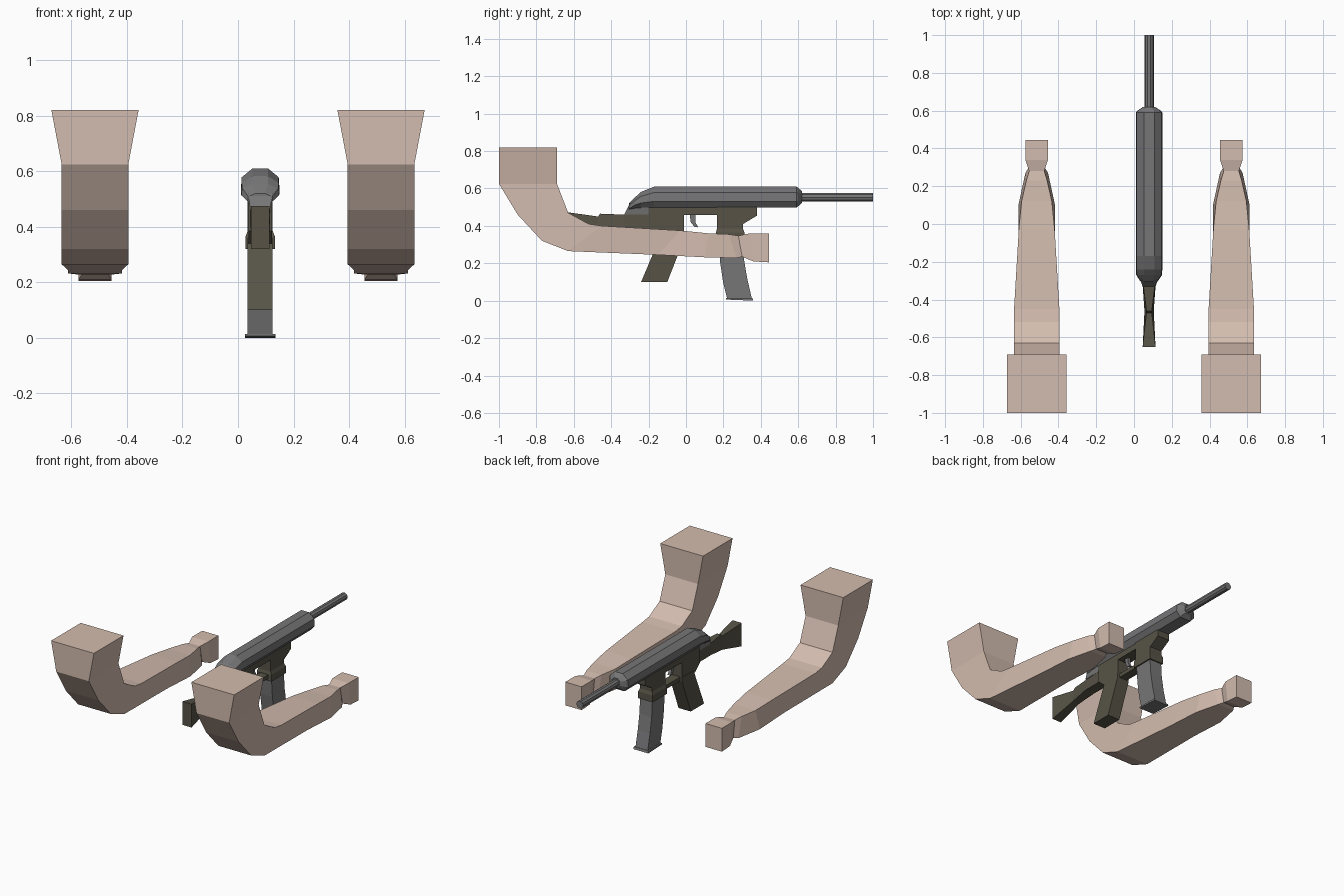
import bpy
import bmesh
import math

cube = bpy.data.objects.get("Cube")
if cube:
    bpy.data.objects.remove(cube, do_unlink=True)

GUN_X = 0.08    # the rifle's centre line
ARM_X = 0.515   # each arm's distance from the middle


def material(name, rgb):
    m = bpy.data.materials.new(name)
    m.use_nodes = True
    m.diffuse_color = (*rgb, 1)
    bsdf = next(n for n in m.node_tree.nodes if n.type == 'BSDF_PRINCIPLED')
    bsdf.inputs["Base Color"].default_value = (*rgb, 1)
    return m


skin = material("skin", (0.65, 0.50, 0.425))
steel = material("steel grey", (0.18, 0.18, 0.185))
olive = material("dark olive", (0.095, 0.086, 0.062))


def loft(name, rings, mat, x=0.0):
    """Join matching rings of points with faces and cap both ends."""
    bm = bmesh.new()
    loops = [[bm.verts.new(p) for p in ring] for ring in rings]
    n = len(loops[0])
    for a, b in zip(loops, loops[1:]):
        for i in range(n):
            j = (i + 1) % n
            bm.faces.new((a[i], a[j], b[j], b[i]))
    bm.faces.new(loops[0])
    bm.faces.new(loops[-1])
    bmesh.ops.recalc_face_normals(bm, faces=bm.faces)
    mesh = bpy.data.meshes.new(name)
    bm.to_mesh(mesh)
    bm.free()
    mesh.materials.append(mat)
    obj = bpy.data.objects.new(name, mesh)
    obj.location.x = x
    bpy.context.collection.objects.link(obj)
    return obj


def box_ring(y0, z0, w0, y1, z1, w1):
    """Four-cornered section: lower edge, then upper edge, with half widths."""
    return [(-w0, y0, z0), (w0, y0, z0), (w1, y1, z1), (-w1, y1, z1)]


def oct_ring(y, w, lo, hi):
    """Eight-sided section of the receiver at one y."""
    half = [(0.6, 0), (1, 0.3), (0.95, 0.72), (0.4, 1)]
    pts = half + [(-a, b) for a, b in reversed(half)]
    return [(a * w, y, lo + b * (hi - lo)) for a, b in pts]


def plate(name, profile, w, mat):
    """Side profile (y, z) extruded to half width w."""
    return loft(name, [[(s * w, y, z) for y, z in profile] for s in (-1, 1)],
                mat, GUN_X)


# Arms: shoulder, elbow, forearm, wrist and blocky fist
arm_sections = [
    (-1.00, 0.82, 0.157, -0.69, 0.82, 0.157),
    (-1.00, 0.625, 0.12, -0.69, 0.625, 0.12),
    (-0.90, 0.46, 0.12, -0.63, 0.47, 0.12),
    (-0.77, 0.32, 0.12, -0.52, 0.41, 0.12),
    (-0.63, 0.265, 0.12, -0.45, 0.40, 0.12),
    (-0.15, 0.245, 0.098, -0.03, 0.375, 0.095),
    (0.10, 0.232, 0.097, 0.12, 0.36, 0.08),
    (0.27, 0.228, 0.06, 0.23, 0.355, 0.055),
    (0.30, 0.235, 0.042, 0.28, 0.347, 0.04),
    (0.36, 0.21, 0.06, 0.34, 0.36, 0.06),
    (0.445, 0.205, 0.06, 0.445, 0.36, 0.06),
]
for side, sx in (("left", 1), ("right", -1)):
    loft(side + "_arm", [box_ring(*s) for s in arm_sections], skin, sx * ARM_X)

# Receiver with sloped back and tapered nose
loft("receiver", [oct_ring(*s) for s in (
    (-0.305, 0.045, 0.48, 0.52),
    (-0.27, 0.068, 0.495, 0.555),
    (-0.24, 0.07, 0.497, 0.582),
    (-0.17, 0.07, 0.497, 0.61),
    (0.59, 0.07, 0.497, 0.61),
    (0.60, 0.062, 0.505, 0.603),
    (0.62, 0.032, 0.523, 0.585))], steel, GUN_X)

# Block joining receiver to stock
loft("rear_block", [box_ring(*s) for s in (
    (-0.33, 0.46, 0.035, -0.30, 0.52, 0.045),
    (-0.19, 0.46, 0.035, -0.19, 0.53, 0.045))], steel, GUN_X)

# Barrel
R = 0.025
loft("barrel", [[(R * math.cos(i * math.tau / 10), y,
                  0.553 + R * math.sin(i * math.tau / 10)) for i in range(10)]
                for y in (0.60, 1.0)], steel, GUN_X)

# Shoulder stock, pinched in the middle
loft("stock", [box_ring(*s) for s in (
    (-0.65, 0.32, 0.034, -0.65, 0.475, 0.034),
    (-0.47, 0.365, 0.025, -0.47, 0.45, 0.014),
    (-0.455, 0.368, 0.025, -0.46, 0.465, 0.014),
    (-0.33, 0.385, 0.034, -0.33, 0.46, 0.03),
    (-0.17, 0.385, 0.035, -0.19, 0.46, 0.035))], olive, GUN_X)

# Lower receiver, grip and trigger surround
plate("lower_receiver", [(-0.20, 0.50), (-0.20, 0.385), (-0.15, 0.34),
                         (-0.01, 0.34), (-0.01, 0.50)], 0.042, olive)
plate("grip", [(-0.13, 0.36), (-0.24, 0.10), (-0.10, 0.10), (-0.01, 0.33),
               (-0.01, 0.36)], 0.045, olive)
plate("upper_rail", [(-0.02, 0.505), (-0.02, 0.458), (0.17, 0.458),
                     (0.17, 0.505)], 0.042, olive)
plate("trigger_guard", [(-0.02, 0.36), (-0.02, 0.335), (0.18, 0.335),
                        (0.18, 0.36)], 0.03, olive)
plate("trigger", [(0.02, 0.46), (0.025, 0.42), (0.045, 0.395), (0.065, 0.392),
                  (0.05, 0.42), (0.05, 0.46)], 0.01, steel)

# Magazine well with chamfered front and flared mouth
plate("magazine_well", [(0.165, 0.505), (0.165, 0.36), (0.305, 0.36),
                        (0.305, 0.41), (0.38, 0.455), (0.38, 0.505)],
      0.045, olive)
loft("magazine_mouth", [
    [(sx * w, y, z) for sx, y in ((-1, y0), (1, y0), (1, y1), (-1, y1))]
    for z, w, y0, y1 in ((0.32, 0.053, 0.16, 0.312), (0.365, 0.053, 0.16, 0.312),
                         (0.385, 0.045, 0.166, 0.305))], olive, GUN_X)

# Curved magazine and its base
loft("magazine", [
    [(sx * 0.045, y, z) for sx, y, z in
     ((-1, y0, z0), (1, y0, z0), (1, y1, z1), (-1, y1, z1))]
    for y0, z0, y1, z1 in ((0.172, 0.34, 0.302, 0.34), (0.182, 0.21, 0.31, 0.22),
                           (0.198, 0.10, 0.328, 0.115),
                           (0.22, 0.012, 0.352, 0.012))], steel, GUN_X)
plate("magazine_base", [(0.215, 0.014), (0.215, 0.006), (0.36, 0.0),
                        (0.355, 0.014)], 0.055, steel)
